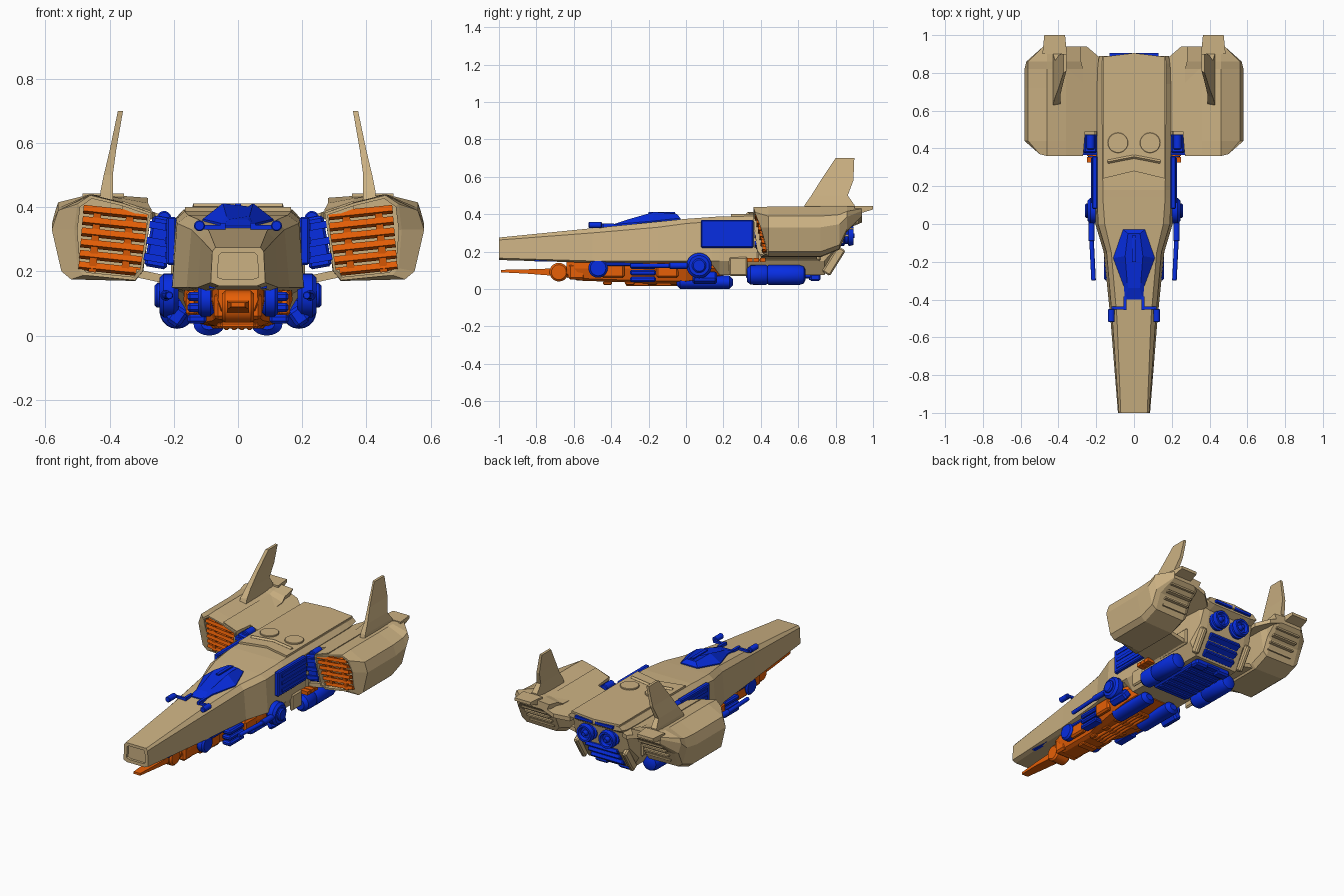
import bpy, bmesh, math
from mathutils import Matrix, Vector, Euler

if "Cube" in bpy.data.objects:
    bpy.data.objects.remove(bpy.data.objects["Cube"], do_unlink=True)


def material(name, rgb):
    m = bpy.data.materials.new(name)
    m.use_nodes = True
    m.diffuse_color = (*rgb, 1)
    m.node_tree.nodes["Principled BSDF"].inputs["Base Color"].default_value = (*rgb, 1)
    return m


TAN = material("sand_tan", (0.6, 0.44, 0.225))
BLUE = material("deep_blue", (0.002, 0.026, 0.76))
ORANGE = material("burnt_orange", (0.8, 0.115, 0.002))


def finish(bm, name, mat, mirror, smooth=False):
    bmesh.ops.recalc_face_normals(bm, faces=bm.faces)
    me = bpy.data.meshes.new(name)
    bm.to_mesh(me)
    bm.free()
    me.materials.append(mat)
    ob = bpy.data.objects.new(name, me)
    bpy.context.collection.objects.link(ob)
    if smooth:
        bpy.ops.object.select_all(action="DESELECT")
        ob.select_set(True)
        bpy.context.view_layer.objects.active = ob
        bpy.ops.object.shade_smooth_by_angle(angle=math.radians(35))
    if mirror:
        ob.modifiers.new("mirror", "MIRROR").use_axis[0] = True
    return ob


def loft(name, rings, mat, mirror=False):
    bm = bmesh.new()
    vs = [[bm.verts.new(p) for p in r] for r in rings]
    n = len(rings[0])
    for a, b in zip(vs, vs[1:]):
        for i in range(n):
            j = (i + 1) % n
            bm.faces.new((a[i], a[j], b[j], b[i]))
    bm.faces.new(vs[0])
    bm.faces.new(vs[-1])
    return finish(bm, name, mat, mirror)


def box(name, c, size, mat, mirror=True, rot=(0, 0, 0), bevel=0.0):
    bm = bmesh.new()
    bmesh.ops.create_cube(bm, size=1, matrix=Matrix.Diagonal((*size, 1)))
    if bevel:
        bmesh.ops.bevel(bm, geom=bm.edges[:], offset=bevel, segments=1, affect="EDGES")
    r = Euler([math.radians(a) for a in rot]).to_matrix().to_4x4()
    bmesh.ops.transform(bm, matrix=Matrix.Translation(c) @ r, verts=bm.verts)
    return finish(bm, name, mat, mirror)


def lathe(name, c, axis, profile, mat, mirror=True, sides=20, squash=1.0):
    """Revolve (offset, radius) pairs about an axis through c."""
    q = Vector(axis).to_track_quat("Z", "Y").to_matrix()
    bm = bmesh.new()
    rings = []
    for h, r in profile:
        ring = []
        for k in range(sides):
            a = math.tau * k / sides
            p = q @ Vector((r * math.cos(a), r * math.sin(a), h))
            ring.append(bm.verts.new(Vector(c) + Vector((p.x * squash, p.y, p.z))))
        rings.append(ring)
    for a, b in zip(rings, rings[1:]):
        for k in range(sides):
            j = (k + 1) % sides
            bm.faces.new((a[k], a[j], b[j], b[k]))
    bm.faces.new(rings[0])
    bm.faces.new(rings[-1])
    return finish(bm, name, mat, mirror, True)


def drum(name, c, axis, length, r, mat, mirror=True, edge=0.2, squash=1.0):
    h, e = length / 2, r * edge
    prof = [(-h, r - e), (-h + e, r), (h - e, r), (h, r - e)]
    return lathe(name, c, axis, prof, mat, mirror, squash=squash)


def hull_ring(y, half):
    return [(x, y, z) for x, z in half] + [(-x, y, z) for x, z in reversed(half)]


# Main hull, with a hollow nose face
nose = [(.07, .275), (.08, .262), (.085, .165), (.06, .155)]
hollow = [(.052, .258), (.06, .25), (.064, .182), (.045, .175)]
hull = [hull_ring(-.985, hollow), hull_ring(-1, hollow), hull_ring(-1, nose)]
for y, half in (
        (-.5, [(.09, .325), (.115, .3), (.125, .15), (.1, .14)]),
        (-.15, [(.12, .36), (.145, .33), (.16, .15), (.13, .14)]),
        (.0, [(.155, .375), (.19, .35), (.205, .15), (.17, .14)]),
        (.14, [(.165, .385), (.195, .36), (.205, .15), (.17, .13)]),
        (.18, [(.165, .388), (.195, .362), (.205, .15), (.16, .075)]),
        (.74, [(.17, .392), (.195, .365), (.195, .15), (.15, .075)]),
        (.82, [(.17, .392), (.193, .365), (.185, .24), (.14, .2)]),
        (.85, [(.17, .392), (.19, .365), (.178, .345), (.14, .335)]),
        (.89, [(.165, .39), (.185, .372), (.17, .365), (.13, .36)])):
    hull.append(hull_ring(y, half))
loft("main_hull", hull, TAN)

# Raised rear deck, hatches and chevron
deck = [(0, .28), (.165, .24), (.165, .885), (0, .905), (-.165, .885), (-.165, .24)]
loft("rear_deck", [[(x, y, z) for x, y in deck] for z in (.375, .401)], TAN)
drum("deck_hatch", (.085, .43, .403), (0, 0, 1), .014, .054, TAN, edge=.04)
box("deck_chevron", (.07, .343, .402), (.142, .014, .014), TAN, rot=(45, 0, -11))
box("hull_side_rib", (.2, .28, .12), (.02, .1, .1), TAN, bevel=.008)
box("hull_side_frame", (.198, .55, .2), (.02, .34, .1), TAN, bevel=.008)

# Canopy
base = [(.048, -.4), (.054, -.33), (.11, -.18), (.058, -.03)]
top = [(.03, -.34), (.036, -.31), (.047, -.17), (.032, -.05)]
def both(pts, zs):
    return [(x, y, z) for (x, y), z in zip(pts, zs)] + \
           [(-x, y, z) for (x, y), z in zip(pts[::-1], zs[::-1])]
loft("canopy", [both(base, [.32] * 4), both(base, [.342, .35, .363, .379]),
                both(top, [.362, .372, .412, .402])], BLUE)
box("canopy_spine", (0, -.13, .408), (.02, .14, .008), BLUE, False)

# Forward sensors on brackets
box("sensor_bracket_inner", (.047, -.42, .34), (.016, .07, .02), BLUE)
box("sensor_bracket_arm", (.08, -.445, .337), (.08, .014, .014), BLUE)
drum("sensor_pod", (.12, -.485, .342), (0, 1, 0), .07, .017, BLUE)

# Engine nacelles
outer = [(.27, .385), (.36, .415), (.46, .44), (.56, .39), (.58, .33),
         (.55, .2), (.52, .175), (.32, .17), (.295, .2)]
lip = [(.27, .36, .382), (.36, .36, .413), (.46, .36, .437), (.5, .37, .41), (.51, .4, .33),
       (.5, .43, .21), (.48, .43, .188), (.32, .4, .172), (.297, .38, .2)]
def shrink(p):
    return (.39 + (p[0] - .39) * .92, p[1], .305 + (p[2] - .305) * .92)
inner = [shrink(p) for p in lip]
nac = [[(x, .5, z) for x, y, z in inner], inner, lip]
for y, k, lo, hi in ((.44, 1, 0, 1), (.72, 1, 0, 1), (.82, .85, 0, 1),
                     (.86, .5, .28, .57), (.94, .2, .28, .48)):
    nac.append([(min(max(x, lo), hi), y, .44 - (.44 - z) * k) for x, z in outer])
loft("engine_nacelle", nac, TAN, True)
tail = [(.355, .9), (.485, .9), (.475, 1), (.365, 1)]
loft("nacelle_tail", [[(x, y, z - (.03 if y < 1 and z < .43 else 0)) for x, y in tail]
                      for z in (.425, .443)], TAN, True)
for i in range(4):
    box("exhaust_slat", (.4, .818 + i * .026, .25 + i * .036), (.17, .05, .01), TAN)

# Wing roots joining hull and nacelles
root = [(.17, .49), (.258, .49), (.268, .37), (.36, .37), (.36, .94), (.25, .94), (.18, .88)]
loft("wing_root", [[(x, y, z + (x - .18) * .36) for x, y in root] for z in (.33, .355)], TAN, True)
box("lower_strut", (.25, .55, .18), (.14, .3, .025), TAN, rot=(0, -12, 0))

# Intake grilles
for i in range(6):
    z = .208 + i * .035
    box("grille_bar", (.397 - i * .003, .427 - i * .008, z), (.2, .035, .019), ORANGE, rot=(-15, -6, 0))
for x in (.343, .445):
    box("grille_post", (x, .405, .3), (.024, .02, .205), ORANGE, rot=(10, -5, 0))

# Tail fins
fin = []
for z, y0, y1, x, t in ((.42, .625, .9, .41, .02), (.45, .635, .9, .409, .019),
                        (.5, .67, .865, .404, .014), (.58, .72, .895, .389, .01), (.7, .8, .9, .366, .008)):
    fin.append([(x - t, y0 + .01, z), (x + t, y0, z), (x + t, y1, z), (x - t, y1, z)])
loft("tail_fin", fin, TAN, True)

# Blue hull-side machinery
box("side_panel", (.207, .22, .295), (.03, .28, .15), BLUE, bevel=.006)
for z in (.25, .295, .34):
    box("side_panel_rib", (.222, .23, z), (.01, .24, .02), BLUE)
box("nacelle_coupling", (.244, .425, .29), (.07, .1, .16), BLUE, rot=(0, -10, 0), bevel=.008)
for z in (.24, .29, .34):
    box("coupling_rib", (.246 - (z - .29) * .17, .42, z), (.078, .11, .022), BLUE, rot=(0, -10, 0))
drum("coupling_cap", (.23, .435, .366), (0, 1, 0), .08, .022, BLUE)

# Side guns
drum("gun_drum", (.215, .07, .125), (1, 0, 0), .06, .068, BLUE)
drum("gun_hub", (.245, .07, .125), (1, 0, 0), .03, .038, BLUE)
drum("gun_barrel", (.222, -.14, .125), (.05, 1, 0), .32, .012, BLUE)
drum("gun_sleeve", (.225, -.04, .125), (0, 1, 0), .1, .017, BLUE)

# Orange underbody with chin box
under = []
for y, w, lo in ((-.64, .06, .07), (-.58, .078, .045), (-.3, .09, .035), (-.22, .12, .03),
                 (.0, .165, .03), (.12, .165, .045), (.2, .13, .07)):
    under.append(hull_ring(y, [(w, .16), (w * 1.03, .11), (w * .85, lo + .012), (w * .6, lo)]))
loft("underbody", under, ORANGE)
box("chin_box", (0, -.585, .092), (.15, .09, .085), ORANGE, False, bevel=.012)
box("chin_frame", (0, -.632, .08), (.09, .012, .04), ORANGE, False, bevel=.005)
blade = []
for y, w, t in ((-.99, .022, .006), (-.85, .032, .013), (-.7, .035, .025)):
    blade.append([(-w, y, .095 - t), (w, y, .095 - t), (w, y, .1 + t * .4), (-w, y, .1 + t * .4)])
loft("chin_blade", blade, ORANGE)
drum("chin_pivot", (0, -.68, .09), (1, 0, 0), .1, .05, ORANGE, False)
for i in range(5):
    box("belly_rib", (0, -.42 + i * .12, .032), (.11 + i * .02, .05, .02), ORANGE, False, bevel=.006)
for x in (.012, .036):
    drum("belly_pipe", (x, -.12, .027), (0, 1, 0), .4, .01, ORANGE)
for y in (-.39, -.1):
    box("underbody_pod", (.095 if y < -.2 else .145, y, .1), (.035, .12, .08), ORANGE, bevel=.01)
for y in (.34, .375, .41):
    box("vent_fin", (.225, y, .155), (.05, .03, .022), ORANGE)

# Blue fittings along the underbody
drum("front_wheel_drum", (.1, -.47, .112), (1, 0, 0), .05, .052, BLUE)
box("side_rail", (.108, -.33, .133), (.02, .36, .02), BLUE, bevel=.005)
box("nose_rail", (.08, -.73, .155), (.02, .16, .016), BLUE)
for i in range(3):
    box("side_canister", (.128, -.23, .052 + i * .035), (.06, .14, .028), BLUE, bevel=.008)
drum("belly_tube", (.09, .1, .036), (0, 1, 0), .3, .036, BLUE, edge=.5, squash=1.35)
box("belly_bracket", (.19, .1, .06), (.05, .13, .06), BLUE, rot=(0, -35, 0), bevel=.01)

# Rear tanks and belly plate
lathe("rear_tank", (.19, .485, .075), (0, 1, 0),
      [(-.16, .035), (-.14, .052), (-.06, .054), (-.05, .048), (-.04, .054),
       (.12, .054), (.145, .045), (.155, .025)], BLUE)
box("belly_plate", (0, .52, .07), (.24, .4, .03), BLUE, False, bevel=.008)
for i in range(6):
    box("belly_plate_rib", (0, .37 + i * .06, .055), (.22, .025, .016), BLUE, False)
box("rear_skid", (.08, .69, .062), (.09, .06, .04), BLUE, bevel=.01)

# Rear thrusters and louvres
lathe("thruster", (.075, .85, .285), (0, 1, 0),
      [(-.05, .05), (-.005, .056), (.0, .045), (.015, .045), (.02, .056), (.045, .05),
       (.045, .038), (.025, .032), (.025, .018), (.05, .012)], BLUE)
for i in range(3):
    box("rear_louvre", (0, .758 + i * .027, .105 + i * .043), (.22, .045, .028), BLUE, False,
        rot=(25, 0, 0), bevel=.005)
box("rear_frame", (.165, .79, .15), (.03, .05, .16), TAN, rot=(-32, 0, 0), bevel=.008)
box("rear_light", (.07, .895, .38), (.12, .02, .016), BLUE)
